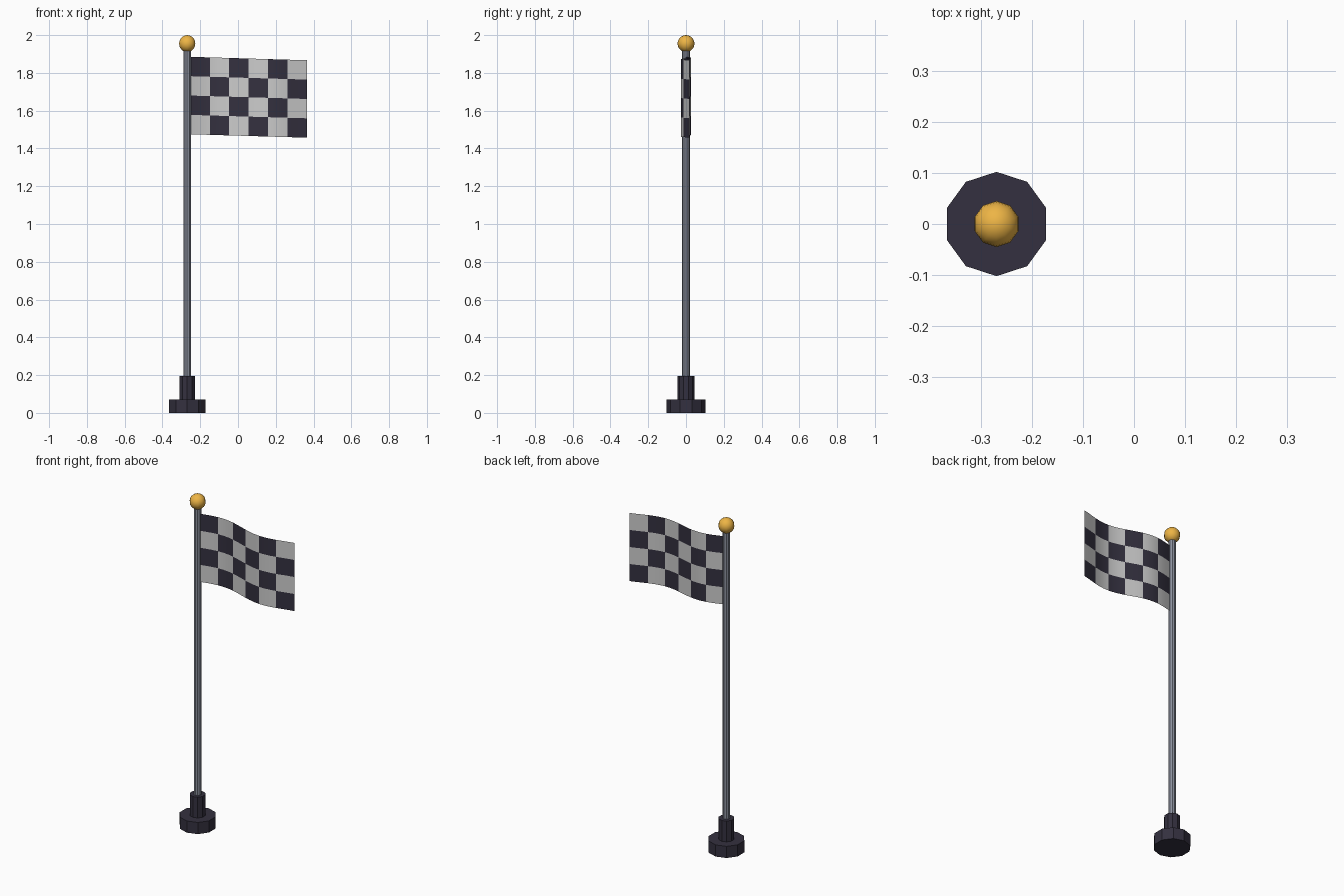
import bpy, bmesh, math
from mathutils import Matrix

if "Cube" in bpy.data.objects:
    bpy.data.objects.remove(bpy.data.objects["Cube"])

POLE_X = -0.269
SIDES = 10


def material(name, rgb):
    m = bpy.data.materials.new(name)
    m.diffuse_color = (*rgb, 1)
    m.use_nodes = True
    m.node_tree.nodes["Principled BSDF"].inputs["Base Color"].default_value = m.diffuse_color
    return m


dark = material("dark", (0.034, 0.030, 0.050))
steel = material("steel", (0.26, 0.28, 0.34))
gold = material("gold", (0.85, 0.46, 0.06))
white = material("white", (0.70, 0.70, 0.70))


def finish(name, bm, *mats):
    mesh = bpy.data.meshes.new(name)
    bm.to_mesh(mesh)
    bm.free()
    for m in mats:
        mesh.materials.append(m)
    obj = bpy.data.objects.new(name, mesh)
    bpy.context.collection.objects.link(obj)
    return obj


def cylinder(name, radius, z0, z1, mat):
    bm = bmesh.new()
    bmesh.ops.create_cone(bm, cap_ends=True, segments=SIDES, radius1=radius,
                          radius2=radius, depth=z1 - z0,
                          matrix=Matrix.Translation((POLE_X, 0, (z0 + z1) / 2)))
    return finish(name, bm, mat)


# Stand and pole
cylinder("base", 0.102, 0, 0.07, dark)
cylinder("collar", 0.044, 0.07, 0.195, dark)
cylinder("pole", 0.021, 0.195, 1.93, steel)

# Ball on top
bm = bmesh.new()
bmesh.ops.create_uvsphere(bm, u_segments=SIDES, v_segments=10, radius=0.045,
                          matrix=Matrix.Translation((POLE_X, 0, 1.955)))
for f in bm.faces:
    f.smooth = True
finish("finial", bm, gold)

# Waving chequered flag: 6 x 4 squares, each split into narrow strips
COLS, ROWS, SPLIT = 6, 4, 3
X0, X1, TOP, HEIGHT = -0.252, 0.364, 1.885, 0.41
bm = bmesh.new()
grid = []
for i in range(COLS * SPLIT + 1):
    u = i / (COLS * SPLIT)
    x = X0 + (X1 - X0) * u
    y = 0.0275 * math.sin(7 * u)
    grid.append([bm.verts.new((x, y, TOP - 0.018 * u - HEIGHT * j / ROWS))
                 for j in range(ROWS + 1)])
for i in range(COLS * SPLIT):
    for j in range(ROWS):
        a, b = grid[i], grid[i + 1]
        f = bm.faces.new((a[j], a[j + 1], b[j + 1], b[j]))
        f.material_index = (i // SPLIT + j) % 2
        f.smooth = True
finish("flag", bm, dark, white)
